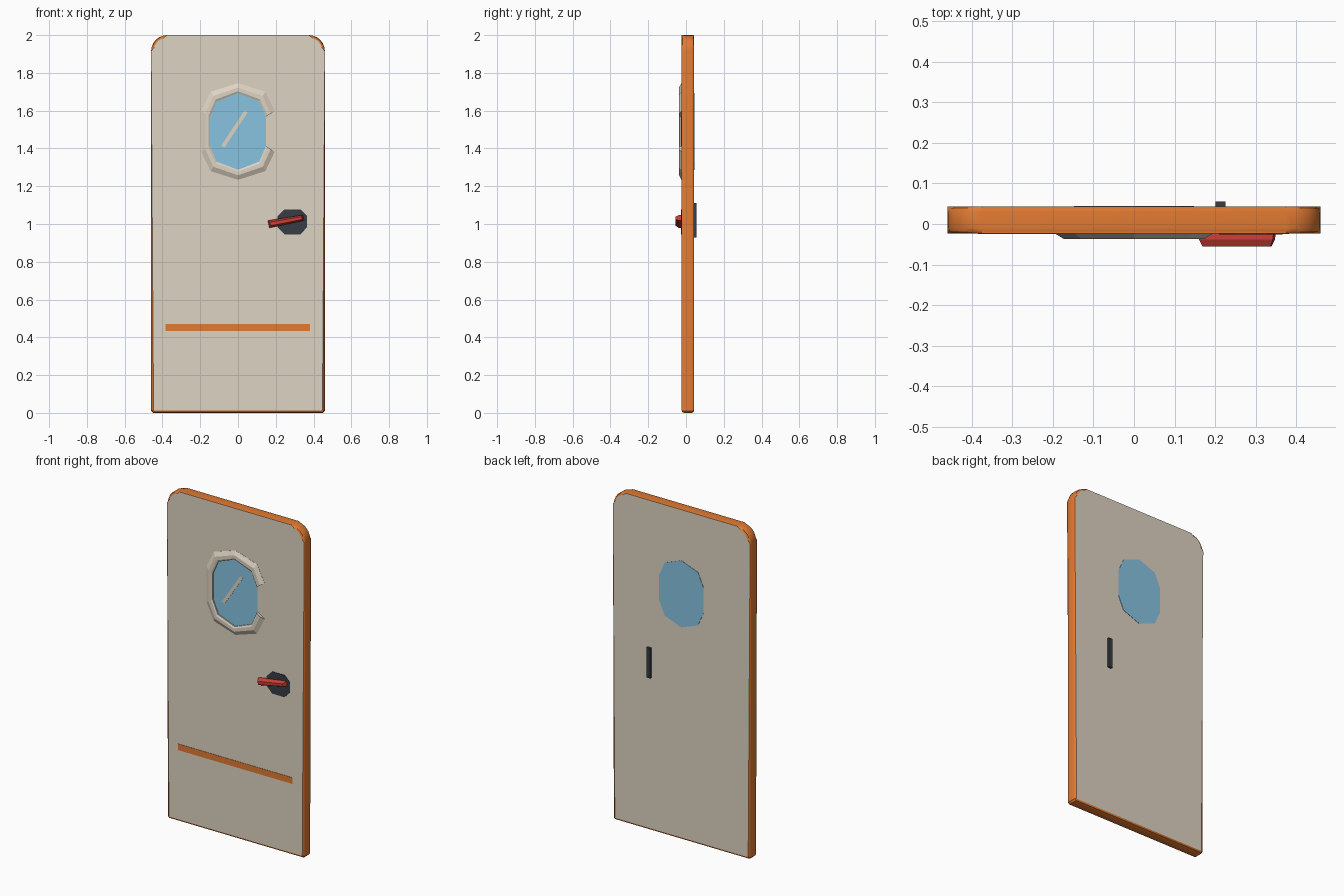
import bpy, bmesh, math
from mathutils import Vector

if "Cube" in bpy.data.objects:
    bpy.data.objects.remove(bpy.data.objects["Cube"])


def mat(name, rgb):
    m = bpy.data.materials.new(name)
    lin = [((c / 255 + 0.055) / 1.055) ** 2.4 for c in rgb]
    m.diffuse_color = (*lin, 1)
    m.use_nodes = True
    m.node_tree.nodes["Principled BSDF"].inputs["Base Color"].default_value = m.diffuse_color
    return m


CREAM = mat("cream", (222, 211, 194))
ORANGE = mat("orange", (226, 122, 50))
GLASS = mat("glass_blue", (135, 195, 225))
DARK = mat("dark_grey", (54, 61, 68))
RED = mat("red", (205, 62, 54))

FRONT, BACK = -0.023, 0.043


def finish(name, bm, *mats):
    bmesh.ops.recalc_face_normals(bm, faces=bm.faces)
    me = bpy.data.meshes.new(name)
    bm.to_mesh(me)
    bm.free()
    for m in mats:
        me.materials.append(m)
    ob = bpy.data.objects.new(name, me)
    bpy.context.collection.objects.link(ob)
    return ob


def loft(rings, closed=False):
    """Skin equal-length loops; cap the ends, or join last to first."""
    bm = bmesh.new()
    vs = [[bm.verts.new(p) for p in r] for r in rings]
    n = len(vs[0])
    for a, b in zip(vs, vs[1:]):
        for i in range(n):
            bm.faces.new((a[i], a[(i + 1) % n], b[(i + 1) % n], b[i]))
    bm.faces.new(vs[0])
    bm.faces.new(vs[-1])
    return bm


def prism(pts, y0, y1):
    return loft([[(x, y, z) for x, z in pts] for y in (y0, y1)])


def rect(x0, x1, z0, z1):
    return [(x0, z0), (x1, z0), (x1, z1), (x0, z1)]


def oval(x1, x2, z1, z2, top, cz=1.49):
    """Ten-sided outline, starting right of centre and running anticlockwise."""
    q = [(x2, z2), (x1, z1), (0, top)]
    up = q + [(-x1, z1), (-x2, z2)]
    return [(x, cz + z) for x, z in up] + [(-x, cz - z) for x, z in up]


# door slab: rounded top corners, bevelled rims
W, H, R, C = 0.46, 2.0, 0.085, 0.01
half = [(W - C, 0), (W, C)]
for i in range(7):
    a = math.pi / 2 * i / 6
    half.append((W - R + R * math.cos(a), H - R + R * math.sin(a)))
outline = half + [(-x, z) for x, z in reversed(half)]
bm = prism(outline, FRONT, BACK)
rim = [e for e in bm.edges if abs(e.verts[0].co.y - e.verts[1].co.y) < 1e-6]
bmesh.ops.bevel(bm, geom=rim, offset=0.013, segments=2, profile=0.5, affect='EDGES')
bm.normal_update()
for f in bm.faces:
    f.material_index = 0 if abs(f.normal.y) > 0.98 else 1
door = finish("door_slab", bm, CREAM, ORANGE)
bpy.context.view_layer.objects.active = door
door.select_set(True)
bpy.ops.object.shade_smooth_by_angle(angle=math.radians(35))
for p in door.data.polygons:
    if p.material_index == 0:
        p.use_smooth = False
door.select_set(False)

# window panes, front and back
pane = oval(0.112, 0.148, 0.16, 0.078, 0.203)
finish("window_front", prism(pane, FRONT - 0.002, FRONT + 0.001), GLASS)
finish("window_back", prism(pane, BACK - 0.001, BACK + 0.002), GLASS)

# window frame, open on its right side
outer = oval(0.145, 0.194, 0.21, 0.108, 0.256)
sections = []
for (ix, iz), (ox, oz) in zip(pane, outer):
    i, o = Vector((ix, 0, iz)), Vector((ox, 0, oz))
    sec = []
    for t, y in ((0, FRONT + 0.004), (0, -0.032), (0.18, -0.037),
                 (0.55, -0.037), (1, FRONT - 0.001), (1, FRONT + 0.004)):
        p = i.lerp(o, t)
        sec.append((p.x, y, p.z))
    sections.append(sec)
finish("window_frame", loft(sections), CREAM)

# glint bar on the glass
a, b = Vector((-0.08, 1.41)), Vector((0.042, 1.595))
d = (b - a).normalized()
s = Vector((-d.y, d.x)) * 0.01
finish("glass_glint", prism([a - s, b - s, b + s, a + s], FRONT - 0.004, FRONT), CREAM)

# kick stripe
finish("lower_stripe", prism(rect(-0.385, 0.382, 0.433, 0.471),
                             FRONT - 0.002, FRONT + 0.001), ORANGE)

# handle plate with clipped corners
plate = [(0.247, 0.945), (0.33, 0.945), (0.366, 0.983), (0.366, 1.042),
         (0.33, 1.078), (0.247, 1.078), (0.21, 1.042), (0.21, 0.983)]
finish("handle_plate", prism(plate, FRONT - 0.003, FRONT + 0.001), DARK)

# lever: tapered bar, narrower towards the front
a, b = Vector((0.162, 0.999)), Vector((0.347, 1.033))
d = (b - a).normalized()
s = Vector((-d.y, d.x))
rings = []
for y, w, inset in ((FRONT - 0.001, 1, 0), (-0.038, 1, 0.002), (-0.055, 0.5, 0.009)):
    p, q = a + d * inset, b - d * inset
    rings.append([(v.x, y, v.y) for v in (p - s * 0.02 * w, q - s * 0.015 * w,
                                          q + s * 0.015 * w, p + s * 0.02 * w)])
finish("handle_lever", loft(rings), RED)

# pull on the back
finish("back_pull", prism(rect(0.201, 0.226, 0.928, 1.11), BACK - 0.002, 0.056), DARK)
